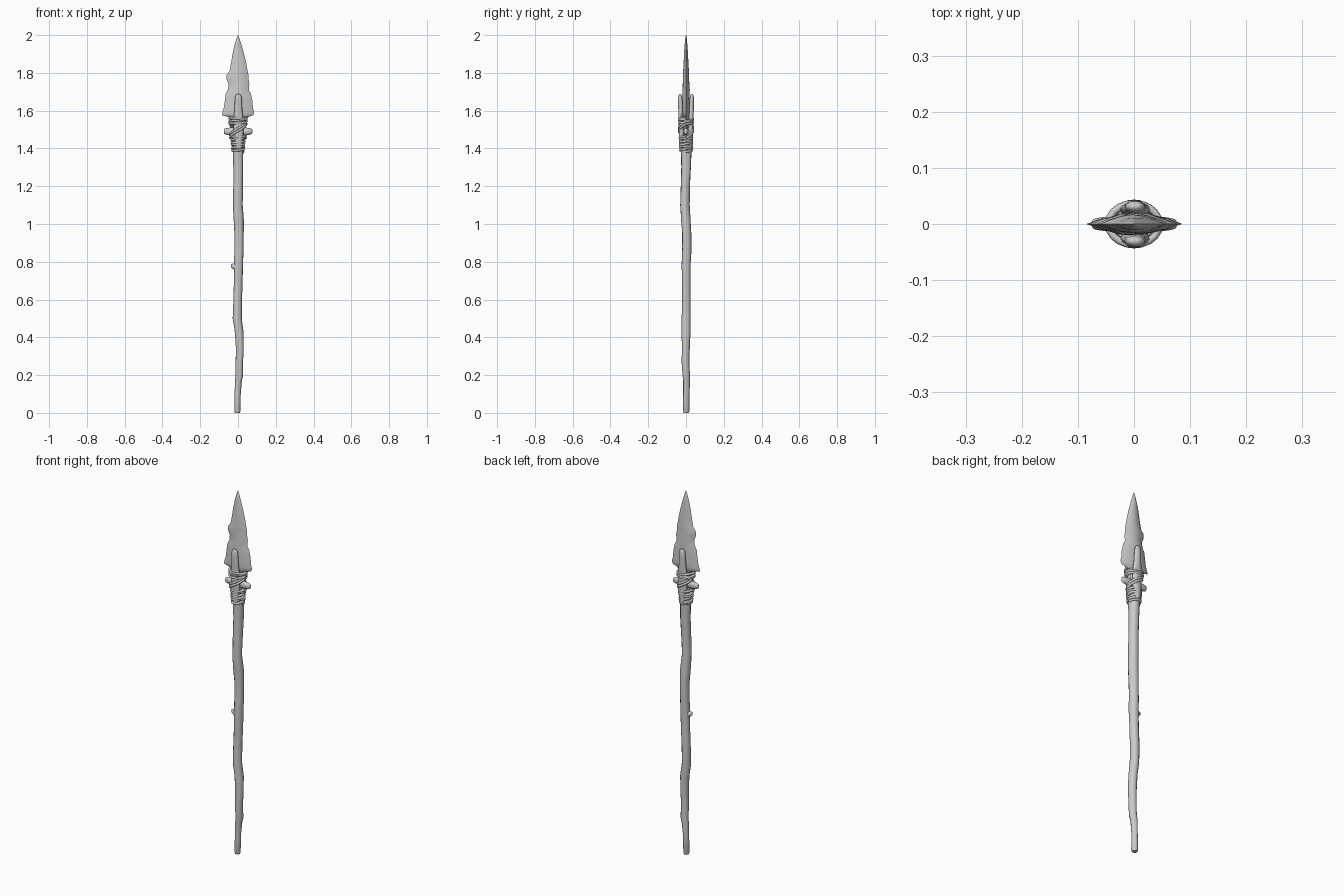
import bpy, bmesh, math, random
from mathutils import Vector

if "Cube" in bpy.data.objects:
    bpy.data.objects.remove(bpy.data.objects["Cube"])

random.seed(4)
TAU = 2 * math.pi


def loft(name, rings, angle=40):
    """Skin a list of equal-length closed rings and cap both ends."""
    bm = bmesh.new()
    rows = [[bm.verts.new(p) for p in r] for r in rings]
    n = len(rows[0])
    for a, b in zip(rows, rows[1:]):
        for i in range(n):
            j = (i + 1) % n
            bm.faces.new((a[i], a[j], b[j], b[i]))
    bm.faces.new(rows[0][::-1])
    bm.faces.new(rows[-1])
    bmesh.ops.recalc_face_normals(bm, faces=bm.faces)
    me = bpy.data.meshes.new(name)
    bm.to_mesh(me)
    bm.free()
    ob = bpy.data.objects.new(name, me)
    bpy.context.collection.objects.link(ob)
    bpy.ops.object.select_all(action='DESELECT')
    bpy.context.view_layer.objects.active = ob
    ob.select_set(True)
    bpy.ops.object.shade_smooth_by_angle(angle=math.radians(angle))
    return ob


def oval(cx, cy, z, rx, ry, n=12, rough=0.0):
    ring = []
    for i in range(n):
        a = TAU * i / n
        k = 1 + random.uniform(-rough, rough)
        ring.append((cx + rx * k * math.cos(a), cy + ry * k * math.sin(a), z))
    return ring


def cord(name, pts, radius=0.0065, cyclic=False):
    """Round cord following a list of points."""
    cu = bpy.data.curves.new(name, 'CURVE')
    cu.dimensions = '3D'
    cu.bevel_depth = radius
    cu.bevel_resolution = 2
    cu.use_fill_caps = True
    sp = cu.splines.new('POLY')
    sp.points.add(len(pts) - 1)
    for p, co in zip(sp.points, pts):
        p.co = (*co, 1)
    sp.use_cyclic_u = cyclic
    sp.use_smooth = True
    ob = bpy.data.objects.new(name, cu)
    bpy.context.collection.objects.link(ob)
    return ob


# crooked wooden shaft: z, centre x, centre y, radius
shaft = [(0, -.003, .001, .013), (.008, -.003, .001, .016), (.1, -.002, .002, .016),
         (.17, .002, .003, .018), (.2, .008, .001, .02), (.27, .007, -.003, .02),
         (.35, .010, -.001, .021), (.43, .006, .000, .023), (.5, -.003, .000, .024),
         (.6, -.002, .002, .023), (.7, .002, .002, .023), (.78, .003, .001, .024),
         (.86, .005, .004, .024), (.95, .006, .003, .024), (1.02, .004, -.001, .026),
         (1.1, -.001, -.006, .025), (1.2, .001, -.003, .025), (1.3, .002, .001, .026),
         (1.38, .001, .001, .028), (1.46, 0, 0, .03)]
loft("shaft", [oval(x, y, z, r, r, 12, .05) for z, x, y, r in shaft], 50)

# broken twig stub on the shaft
stub = [(.01, .765, .028), (-.012, .77, .024), (-.024, .775, .015), (-.034, .778, .011), (-.038, .779, .006)]
loft("twig_stub", [[(x, r * .75 * math.cos(TAU * i / 8), z + r * math.sin(TAU * i / 8))
                    for i in range(8)] for x, z, r in stub], 60)

# split fork prongs gripping the blade, front and back
prong = [(1.4, .016, .024, .013), (1.47, .026, .024, .014), (1.55, .027, .026, .013),
         (1.6, .021, .028, .013), (1.65, .019, .030, .012), (1.675, .017, .031, .010),
         (1.685, .012, .031, .007), (1.689, .005, .031, .003)]
for side, label in ((-1, "front"), (1, "back")):
    loft("fork_prong_" + label,
         [oval(.002, side * cy, z, rx, ry, 12, .03) for z, rx, cy, ry in prong], 50)

# chipped stone blade: z, left edge, right edge, half thickness
blade = [(1.45, -.022, .022, .011), (1.54, -.026, .026, .012), (1.562, -.034, .034, .015),
         (1.568, -.055, .060, .016), (1.575, -.085, .080, .018), (1.59, -.083, .086, .020),
         (1.615, -.075, .079, .021), (1.65, -.070, .077, .021), (1.69, -.065, .068, .021),
         (1.71, -.054, .057, .020), (1.74, -.050, .060, .019), (1.765, -.060, .056, .018),
         (1.79, -.060, .055, .017), (1.81, -.045, .051, .016), (1.85, -.037, .044, .014),
         (1.9, -.029, .032, .012), (1.95, -.018, .018, .008), (1.985, -.007, .007, .004),
         (2.0, -.001, .001, .001)]
lens = [(0, 0), (.14, -.45), (.32, -.85), (.5, -1), (.68, -.85), (.86, -.45),
        (1, 0), (.86, .45), (.68, .85), (.5, 1), (.32, .85), (.14, .45)]
rings = []
for z, l, r, t in blade:
    rings.append([(l + u * (r - l), v * t * random.uniform(.88, 1.04), z) for u, v in lens])
loft("stone_blade", rings, 45)

# cross peg through the fork, giving the side lugs
peg = [(-.075, .008), (-.072, .014), (-.06, .018), (-.045, .020), (0, .021),
       (.045, .020), (.06, .018), (.072, .014), (.076, .008)]
loft("cross_peg", [[(x, r * .65 * math.cos(TAU * i / 12), 1.49 + r * math.sin(TAU * i / 12))
                    for i in range(12)] for x, r in peg], 60)


# cord windings below and above the peg
def winding(name, z0, z1, turns, rx0, rx1, ry0, ry1):
    pts, n = [], int(turns * 20)
    for i in range(n + 1):
        f = i / n
        a = TAU * turns * f
        wob = .003 * math.sin(a + 2.3 * math.floor(turns * f))
        pts.append(((rx0 + (rx1 - rx0) * f) * math.cos(a),
                    (ry0 + (ry1 - ry0) * f) * math.sin(a),
                    z0 + (z1 - z0) * f + wob))
    cord(name, pts)


winding("lower_binding", 1.383, 1.465, 6, .029, .036, .030, .033)
winding("upper_binding", 1.528, 1.562, 3, .044, .046, .035, .037)

# diagonal lashings crossing over the fork, front and back
for side, label in ((-1, "front"), (1, "back")):
    for k, dz in enumerate((0, .014)):
        pts = []
        for i in range(15):
            f = i / 14
            a = math.pi * f
            pts.append((-side * .041 * math.cos(a) * -1, side * .037 * math.sin(a),
                        1.455 + dz + .075 * f))
        cord(f"diagonal_lashing_{label}_{k + 1}", pts)
